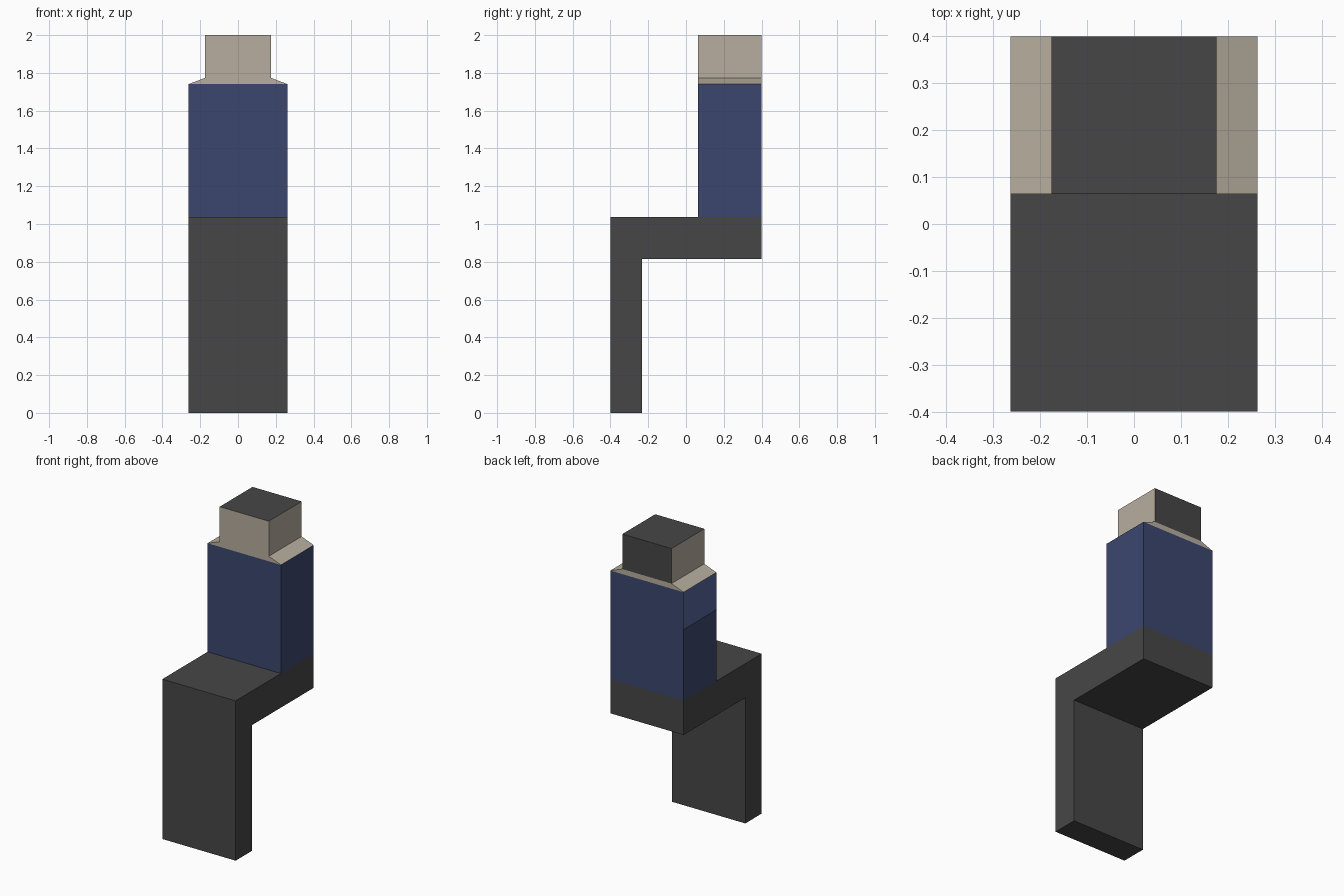
import bpy, bmesh

if "Cube" in bpy.data.objects:
    bpy.data.objects.remove(bpy.data.objects["Cube"])


def material(name, srgb):
    m = bpy.data.materials.new(name)
    m.diffuse_color = [(c / 255) ** 2.2 for c in srgb] + [1]
    m.use_nodes = True
    m.node_tree.nodes["Principled BSDF"].inputs["Base Color"].default_value = m.diffuse_color
    return m


DARK = material("charcoal", (72, 72, 72))
BLUE = material("navy", (62, 72, 110))
TAN = material("beige", (182, 172, 157))


def prism(name, points, shift, mats):
    """Extrude a closed 3D outline by a vector; return object and open bmesh."""
    bm = bmesh.new()
    face = bm.faces.new([bm.verts.new(p) for p in points])
    ext = bmesh.ops.extrude_face_region(bm, geom=[face], use_keep_orig=True)
    verts = [g for g in ext["geom"] if isinstance(g, bmesh.types.BMVert)]
    bmesh.ops.translate(bm, verts=verts, vec=shift)
    bmesh.ops.recalc_face_normals(bm, faces=bm.faces)
    obj = bpy.data.objects.new(name, bpy.data.meshes.new(name))
    bpy.context.collection.objects.link(obj)
    for m in mats:
        obj.data.materials.append(m)
    return obj, bm


def finish(obj, bm):
    bm.normal_update()
    bm.to_mesh(obj.data)
    bm.free()


W, HW = 0.263, 0.176                    # half widths of body and head
FRONT, BACK = 0.064, 0.40               # torso depth range
HIP, CHEST, SHOULDER, NECK = 1.036, 1.50, 1.74, 1.773

# Bent legs: thighs and shins as one side profile
side = [(-0.4, 0), (-0.232, 0), (-0.232, 0.815), (BACK, 0.815), (BACK, HIP), (-0.4, HIP)]
finish(*prism("legs", [(-W, y, z) for y, z in side], (2 * W, 0, 0), [DARK]))

# Torso: hollow shell, open at the upper left side
plan = [(-W, FRONT), (W, FRONT), (W, BACK), (-W, BACK)]
torso, bm = prism("torso", [(x, y, HIP) for x, y in plan], (0, 0, SHOULDER - HIP), [BLUE])
bmesh.ops.delete(bm, geom=[f for f in bm.faces if abs(f.normal.z) > 0.5], context="FACES")
left = [f for f in bm.faces if f.normal.x < -0.5]
bmesh.ops.bisect_plane(bm, geom=left + list({e for f in left for e in f.edges})
                       + list({v for f in left for v in f.verts}),
                       plane_co=(0, 0, CHEST), plane_no=(0, 0, 1))
bmesh.ops.delete(bm, geom=[f for f in bm.faces if f.normal.x < -0.5
                           and f.calc_center_median().z > CHEST], context="FACES")
finish(torso, bm)

# Head with sloping shoulders; dark hair on the top and back
half = [(W, SHOULDER), (HW, NECK), (HW, 2.0)]
outline = half + [(-x, z) for x, z in reversed(half)]
head, bm = prism("head_and_shoulders", [(x, FRONT, z) for x, z in outline],
                 (0, BACK - FRONT, 0), [TAN, DARK])
bmesh.ops.connect_verts(bm, verts=[v for v in bm.verts
                                   if abs(v.co.z - NECK) < 1e-4 and v.co.y > 0.3])
for f in bm.faces:
    c = f.calc_center_median()
    f.material_index = int(c.z > 1.99 or (c.y > 0.39 and c.z > NECK))
finish(head, bm)
